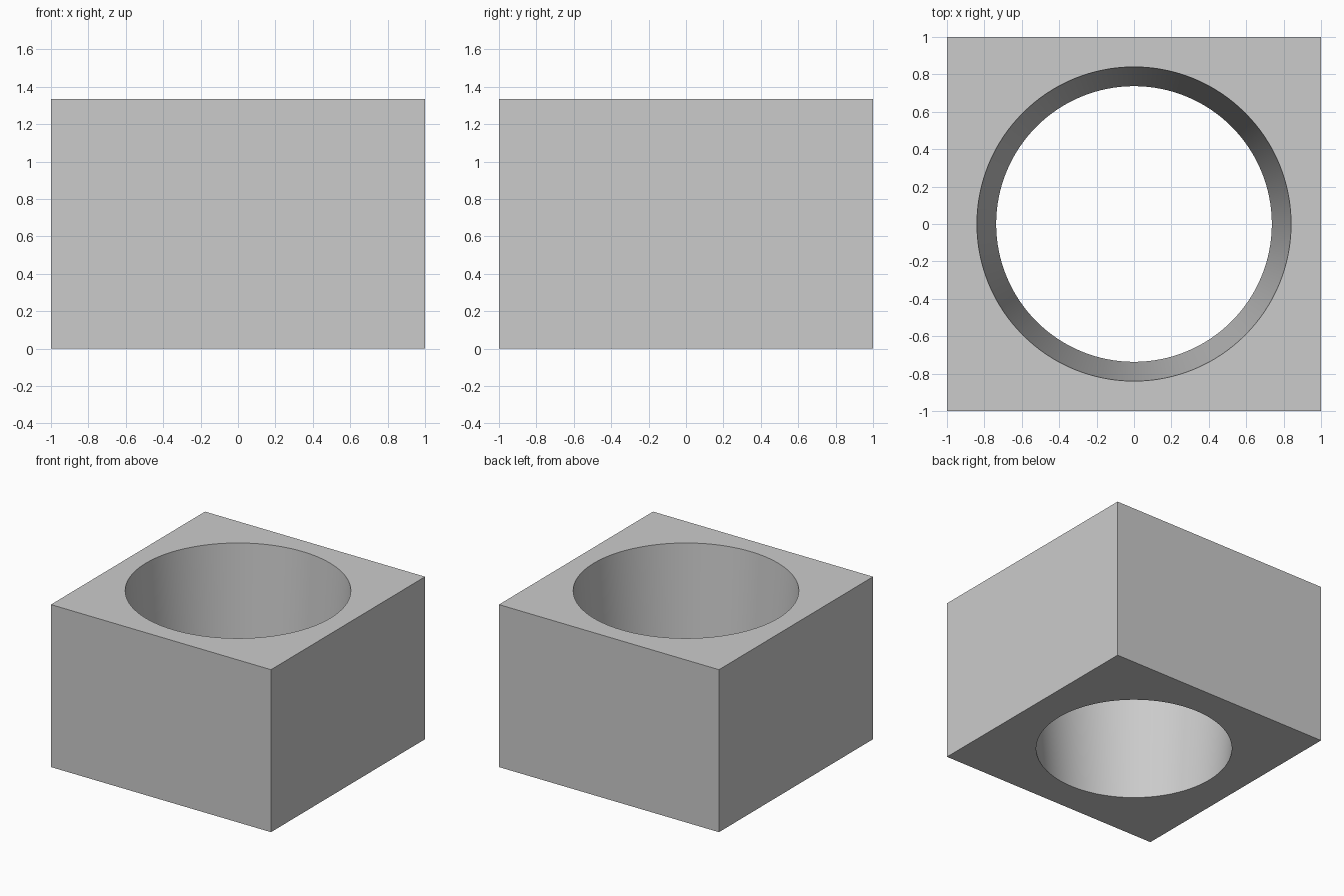
import bpy
import math

cube = bpy.data.objects.get("Cube")
if cube:
    bpy.data.objects.remove(cube, do_unlink=True)

HEIGHT = 1.335
TOP_RADIUS, BOTTOM_RADIUS = 0.84, 0.737
OVERSHOOT = 0.1

grey = bpy.data.materials.new("plain grey")
grey.use_nodes = True
colour = (0.6, 0.6, 0.6, 1)
grey.diffuse_color = colour
grey.node_tree.nodes["Principled BSDF"].inputs["Base Color"].default_value = colour

# Solid block
bpy.ops.mesh.primitive_cube_add(size=2, location=(0, 0, HEIGHT / 2))
block = bpy.context.object
block.name = "block"
block.scale.z = HEIGHT / 2
bpy.ops.object.transform_apply(location=True, rotation=False, scale=True)
block.data.materials.append(grey)

# Tapered cutter, extended past both faces along the same slope
extra = (TOP_RADIUS - BOTTOM_RADIUS) / HEIGHT * OVERSHOOT
bpy.ops.mesh.primitive_cone_add(
    vertices=128, radius1=BOTTOM_RADIUS - extra, radius2=TOP_RADIUS + extra,
    depth=HEIGHT + 2 * OVERSHOOT, location=(0, 0, HEIGHT / 2))
cutter = bpy.context.object
cutter.name = "hole_cutter"
cutter.hide_render = True
cutter.data.materials.append(grey)

# Cut the through hole
bpy.ops.object.select_all(action='DESELECT')
block.select_set(True)
bpy.context.view_layer.objects.active = block
cut = block.modifiers.new("tapered hole", 'BOOLEAN')
cut.operation = 'DIFFERENCE'
cut.solver = 'EXACT'
cut.object = cutter
bpy.ops.object.modifier_apply(modifier=cut.name)
bpy.data.objects.remove(cutter, do_unlink=True)

# Smooth bore wall with crisp edges
bpy.ops.object.shade_smooth_by_angle(angle=math.radians(30))
